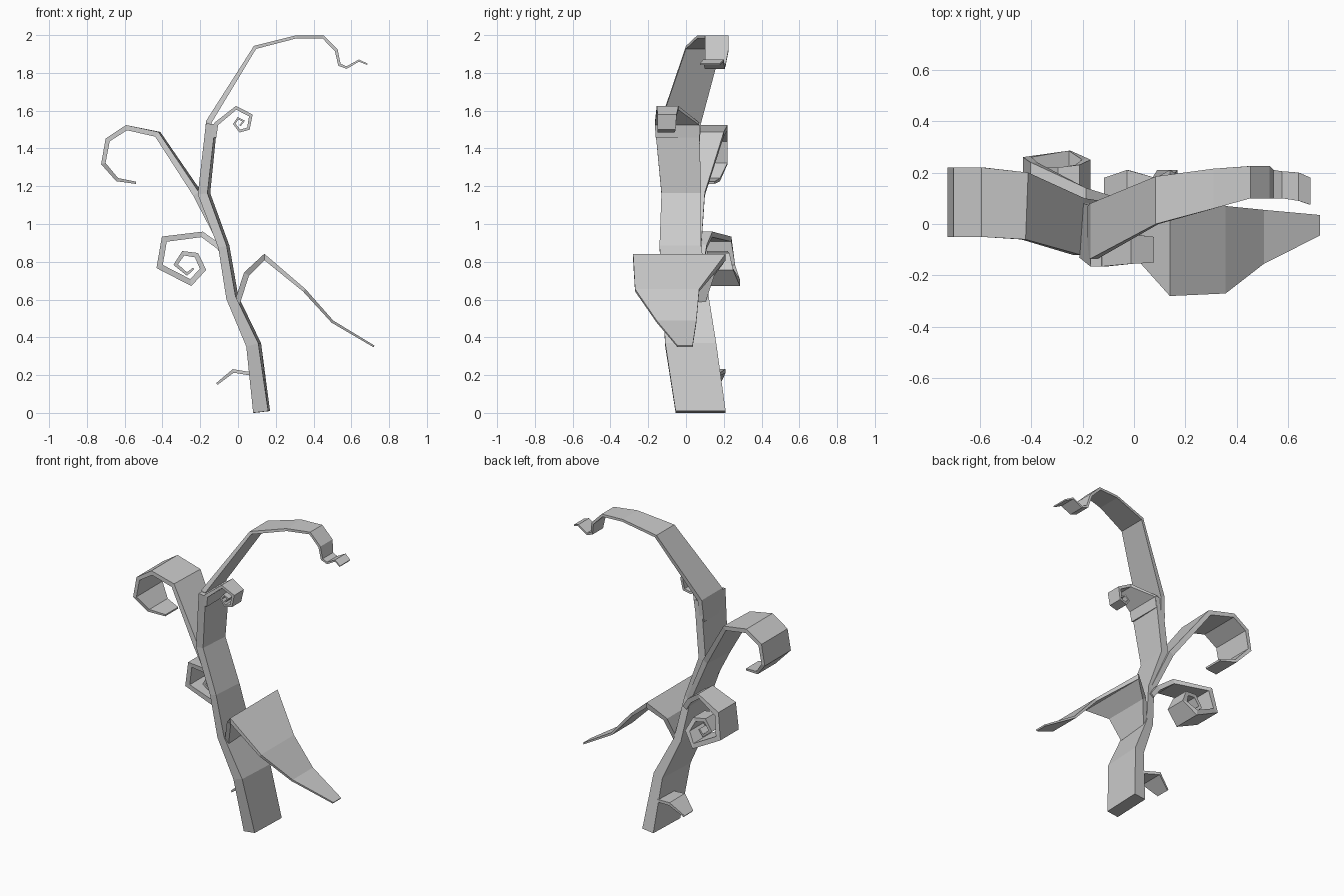
import bpy, bmesh
from mathutils import Vector


def ribbon(name, rows):
    """Loft a flat-faced box section along a path in the xz plane.
    Row: x, z, thickness, front y, back y, optional sideways twist of the back."""
    bm = bmesh.new()
    pts = [Vector((r[0], r[1])) for r in rows]
    rings = []
    for i, r in enumerate(rows):
        a = (pts[i] - pts[max(i - 1, 0)])
        b = (pts[min(i + 1, len(pts) - 1)] - pts[i])
        a = a.normalized() if a.length else b.normalized()
        b = b.normalized() if b.length else a
        t = (a + b).normalized()
        n = Vector((t.y, -t.x))
        half = r[2] / 2 / max(t.dot(a), 0.6)
        skew = r[5] / 2 if len(r) > 5 else 0
        ring = []
        for side, y, sk in ((-1, r[3], -skew), (1, r[3], -skew),
                            (1, r[4], skew), (-1, r[4], skew)):
            p = pts[i] + n * (half * side)
            ring.append(bm.verts.new((p.x + sk, y, p.y)))
        rings.append(ring)
    for p, q in zip(rings, rings[1:]):
        for k in range(4):
            m = (k + 1) % 4
            bm.faces.new((p[k], p[m], q[m], q[k]))
    bm.faces.new(rings[0])
    bm.faces.new(rings[-1][::-1])
    bmesh.ops.recalc_face_normals(bm, faces=bm.faces)
    me = bpy.data.meshes.new(name)
    bm.to_mesh(me)
    bm.free()
    ob = bpy.data.objects.new(name, me)
    bpy.context.collection.objects.link(ob)
    return ob


# Main trunk
ribbon("trunk", [
    (0.125, 0.005, 0.08, -0.055, 0.21, 0.01), (0.083, 0.36, 0.065, -0.11, 0.16, 0.015),
    (-0.03, 0.61, 0.05, -0.125, 0.12, 0.015), (-0.075, 0.88, 0.045, -0.14, 0.08, 0.015),
    (-0.18, 1.16, 0.05, -0.13, 0.08, 0.015), (-0.14, 1.53, 0.05, -0.165, 0.07, 0.01)])

# Long top branch arching right
ribbon("top_branch", [
    (-0.165, 1.40, 0.03, -0.13, 0.07), (-0.155, 1.54, 0.03, -0.135, 0.08),
    (0.09, 1.935, 0.018, 0.0, 0.185), (0.31, 1.991, 0.016, 0.06, 0.215),
    (0.45, 1.991, 0.016, 0.10, 0.225), (0.52, 1.92, 0.016, 0.10, 0.225),
    (0.537, 1.843, 0.014, 0.10, 0.21), (0.575, 1.828, 0.012, 0.10, 0.205),
    (0.64, 1.865, 0.010, 0.09, 0.20), (0.685, 1.846, 0.008, 0.075, 0.18)])

# Small curl at the top of the trunk
ribbon("small_curl", [
    (-0.13, 1.46, 0.03, -0.16, 0.07), (-0.115, 1.53, 0.022, -0.165, 0.07),
    (-0.01, 1.615, 0.017, -0.155, -0.04), (0.068, 1.575, 0.017, -0.15, -0.05),
    (0.055, 1.505, 0.015, -0.15, -0.055), (0.01, 1.492, 0.013, -0.15, -0.06),
    (-0.02, 1.53, 0.011, -0.15, -0.07), (0.0, 1.56, 0.01, -0.15, -0.08),
    (0.03, 1.545, 0.009, -0.15, -0.085), (0.01, 1.52, 0.008, -0.15, -0.09)])

# Upper left hooked branch
ribbon("left_hook", [
    (-0.075, 0.87, 0.03, -0.12, 0.08), (-0.215, 1.16, 0.035, -0.12, 0.10, 0.015),
    (-0.425, 1.475, 0.028, -0.06, 0.20, 0.01), (-0.59, 1.51, 0.026, -0.05, 0.22),
    (-0.69, 1.445, 0.024, -0.05, 0.22), (-0.713, 1.32, 0.022, -0.05, 0.22),
    (-0.64, 1.235, 0.018, -0.01, 0.18), (-0.54, 1.218, 0.012, 0.02, 0.15)])

# Lower left spiral
ribbon("left_spiral", [
    (-0.06, 0.82, 0.03, -0.05, 0.10), (-0.10, 0.88, 0.03, -0.04, 0.11),
    (-0.19, 0.945, 0.028, -0.01, 0.14), (-0.39, 0.92, 0.03, 0.06, 0.24),
    (-0.415, 0.775, 0.03, 0.07, 0.26), (-0.25, 0.69, 0.03, 0.10, 0.285),
    (-0.185, 0.76, 0.028, 0.11, 0.25), (-0.22, 0.835, 0.025, 0.11, 0.23),
    (-0.29, 0.845, 0.022, 0.11, 0.22), (-0.33, 0.785, 0.018, 0.12, 0.22),
    (-0.27, 0.735, 0.014, 0.13, 0.21), (-0.235, 0.765, 0.01, 0.14, 0.20)])

# Broad drooping branch on the right
ribbon("right_branch", [
    (-0.005, 0.58, 0.03, -0.11, 0.10), (0.045, 0.735, 0.03, -0.16, 0.15),
    (0.14, 0.825, 0.026, -0.28, 0.21), (0.35, 0.65, 0.018, -0.27, 0.07),
    (0.50, 0.483, 0.014, -0.155, 0.055), (0.72, 0.352, 0.01, -0.045, 0.035)])

# Twig near the base
ribbon("low_twig", [
    (0.08, 0.205, 0.018, 0.03, 0.18), (-0.025, 0.222, 0.018, 0.05, 0.21),
    (-0.112, 0.153, 0.012, 0.09, 0.18)])
